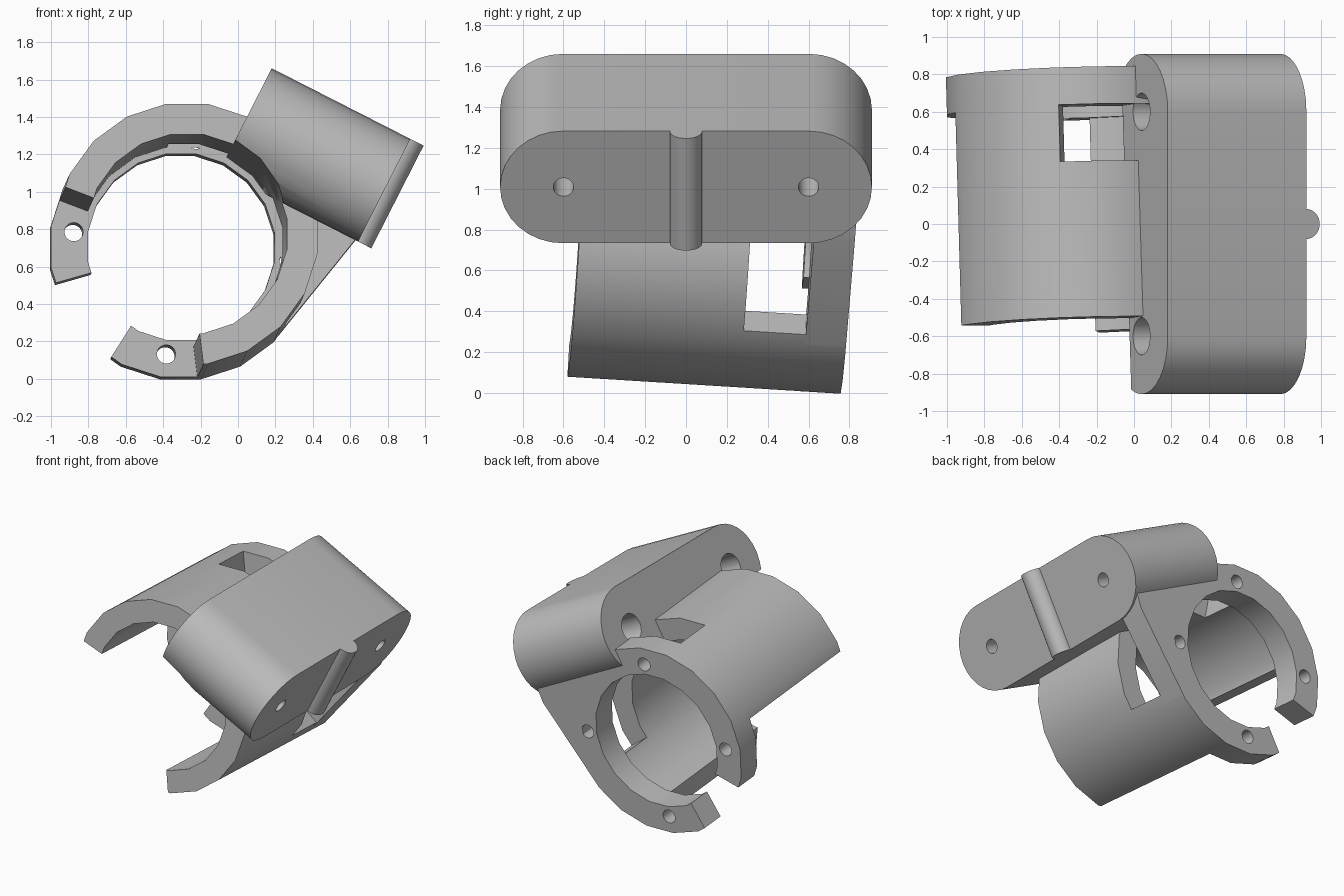
import bpy, bmesh
from math import cos, sin, pi, radians, sqrt
from mathutils import Matrix, Vector

if "Cube" in bpy.data.objects:
    bpy.data.objects.remove(bpy.data.objects["Cube"], do_unlink=True)

grey = bpy.data.materials.new("plain grey")
grey.use_nodes = True
grey.diffuse_color = (0.5, 0.5, 0.5, 1)
grey.node_tree.nodes["Principled BSDF"].inputs["Base Color"].default_value = (0.5, 0.5, 0.5, 1)


def frame(x, y, z, origin=(0, 0, 0)):
    m = Matrix((x, y, z)).transposed().to_4x4()
    m.translation = Vector(origin)
    return m


# Tilted frame of the clamp ring (local y runs along the bore)
axis = Vector((-0.028, 1, -0.062)).normalized()
side = Vector((1, 0.028, 0)).normalized()
RING = frame(side, axis, side.cross(axis), (-0.272, -0.54, 0.775))

# Frames of the slanted block: u runs across its faces, n points up its height
u = Vector((cos(radians(27)), 0, -sin(radians(27))))
n = Vector((-u.z, 0, u.x))
wy = Vector((0, -1, 0))
BLOCK = frame(wy, u, n)
RIDGE = frame(u, n, wy)
U0, U1, MID, RAD = -0.593, 0.239, 1.253, 0.308


def prism(name, profile, matrix, d0, d1):
    """Extrude a local x-z outline along the local y axis."""
    bm = bmesh.new()
    face = bm.faces.new([bm.verts.new((x, d0, z)) for x, z in profile])
    out = bmesh.ops.extrude_face_region(bm, geom=[face])
    moved = [v for v in out["geom"] if isinstance(v, bmesh.types.BMVert)]
    bmesh.ops.translate(bm, verts=moved, vec=(0, d1 - d0, 0))
    bm.transform(matrix)
    bmesh.ops.recalc_face_normals(bm, faces=bm.faces)
    mesh = bpy.data.meshes.new(name)
    bm.to_mesh(mesh)
    bm.free()
    mesh.materials.append(grey)
    obj = bpy.data.objects.new(name, mesh)
    bpy.context.collection.objects.link(obj)
    return obj


def circle(r, cx=0, cz=0, count=24):
    return [(cx + r * cos(2 * pi * (i + 0.5) / count),
             cz + r * sin(2 * pi * (i + 0.5) / count)) for i in range(count)]


def arc(r, a0, a1):
    """Part of a twenty-sided ring with flats at top and sides."""
    angles = [a0] + [a for a in range(-171, 360, 18) if a0 < a < a1] + [a1]
    points = []
    for a in angles:
        off = (a + 9) % 18 - 9
        rr = r * cos(radians(9)) / cos(radians(off))
        points.append((rr * cos(radians(a)), rr * sin(radians(a))))
    return points


def sector(r_in, r_out, a0, a1):
    return arc(r_out, a0, a1) + arc(r_in, a0, a1)[::-1]


def cut(obj, cutters):
    for c in cutters:
        mod = obj.modifiers.new("cut", "BOOLEAN")
        mod.operation = "DIFFERENCE"
        mod.solver = "EXACT"
        mod.object = c
    bpy.context.view_layer.update()
    deps = bpy.context.evaluated_depsgraph_get()
    mesh = bpy.data.meshes.new_from_object(obj.evaluated_get(deps))
    obj.modifiers.clear()
    obj.data = mesh
    for c in cutters:
        bpy.data.objects.remove(c, do_unlink=True)


# Clamp tube with its side window
tube = prism("clamp_tube", sector(0.54, 0.705, -83, 159), RING, 0, 1.16)
cut(tube, [prism("window_cutter", sector(0.4, 0.9, -37, 98), RING, 0.835, 1.14)])

# Back flange with four screw holes
flange = prism("back_flange", sector(0.505, 0.705, -122.5, 196), RING, 1.14, 1.34)
holes = []
for a in (82, 172, 262, 352):
    cx, cz = 0.58 * cos(radians(a)), 0.58 * sin(radians(a))
    holes.append(prism("screw_cutter", circle(0.05, cx, cz), RING, 1, 1.5))
cut(flange, holes)

# Web joining the flange to the block
web = prism("flange_web", [(0.52, -0.47), (0.94, 0.05), (0.99, 0.17), (0.45, 0.5),
                           (0.64, 0.1), (0.6, -0.2)], RING, 1.14, 1.34)

# Slanted block with rounded ends
steps = 16
outline = [(0.602 + RAD * sin(pi * i / steps), MID + RAD * cos(pi * i / steps))
           for i in range(steps + 1)]
outline += [(-x, 2 * MID - z) for x, z in outline]
block = prism("mount_block", outline, BLOCK, U0, U1)
cutters = [prism("bore_cutter", circle(0.54, count=20), RING, -1, 1.14),
           prism("rear_bore_cutter", circle(0.505, count=20), RING, 1.1, 1.7)]
for x in (-0.6, 0.6):
    cutters.append(prism("bolt_cutter", circle(0.05, x, MID), BLOCK, -1, 1))
    cutters.append(prism("counterbore_cutter", circle(0.1, x, MID), BLOCK, -1, -0.1))
cut(block, cutters)

# Round ridge down the outer face
ridge = prism("face_ridge", circle(0.08, U1, 0), RIDGE, MID - RAD, MID + RAD)

# Smooth the curved walls, keep the edges sharp
for obj in bpy.context.view_layer.objects:
    obj.select_set(obj in (tube, flange, web, block, ridge))
bpy.context.view_layer.objects.active = block
bpy.ops.object.shade_smooth_by_angle(angle=radians(30))
